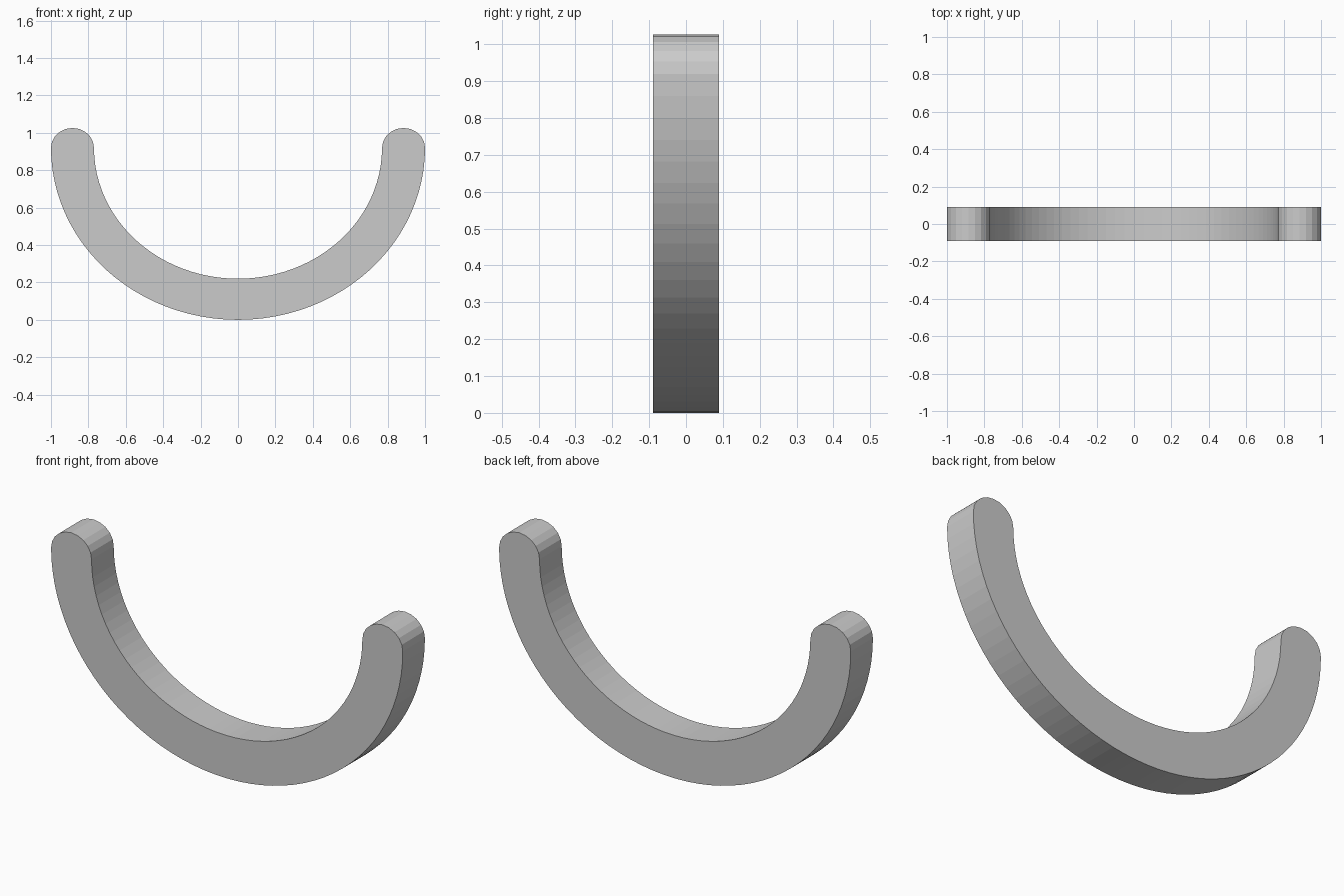
import bpy, bmesh
from math import sin, cos, pi

if "Cube" in bpy.data.objects:
    bpy.data.objects.remove(bpy.data.objects["Cube"])

HALF_DEPTH = 0.09
CENTRE_Z = 0.92


def arc(cx, rx, rz, start, end, steps):
    """Points along an elliptical arc in the xz plane."""
    angles = [start + (end - start) * i / steps for i in range(steps + 1)]
    return [(cx + rx * cos(a), CENTRE_Z + rz * sin(a)) for a in angles]


# Closed outline: outer sweep, right cap, inner sweep, left cap
outline = arc(0, 1.0, 0.92, pi, 2 * pi, 48)
outline += arc(0.885, 0.115, 0.106, 0, pi, 10)[1:]
outline += arc(0, 0.77, 0.70, 2 * pi, pi, 48)[1:]
outline += arc(-0.885, 0.115, 0.106, 0, pi, 10)[1:-1]

# Extrude the outline through the depth
bm = bmesh.new()
face = bm.faces.new([bm.verts.new((x, -HALF_DEPTH, z)) for x, z in outline])
result = bmesh.ops.extrude_face_region(bm, geom=[face], use_keep_orig=True)
moved = [v for v in result["geom"] if isinstance(v, bmesh.types.BMVert)]
bmesh.ops.translate(bm, verts=moved, vec=(0, 2 * HALF_DEPTH, 0))
bmesh.ops.recalc_face_normals(bm, faces=bm.faces)

mesh = bpy.data.meshes.new("curved_handle")
bm.to_mesh(mesh)
bm.free()
handle = bpy.data.objects.new("curved_handle", mesh)
bpy.context.collection.objects.link(handle)
